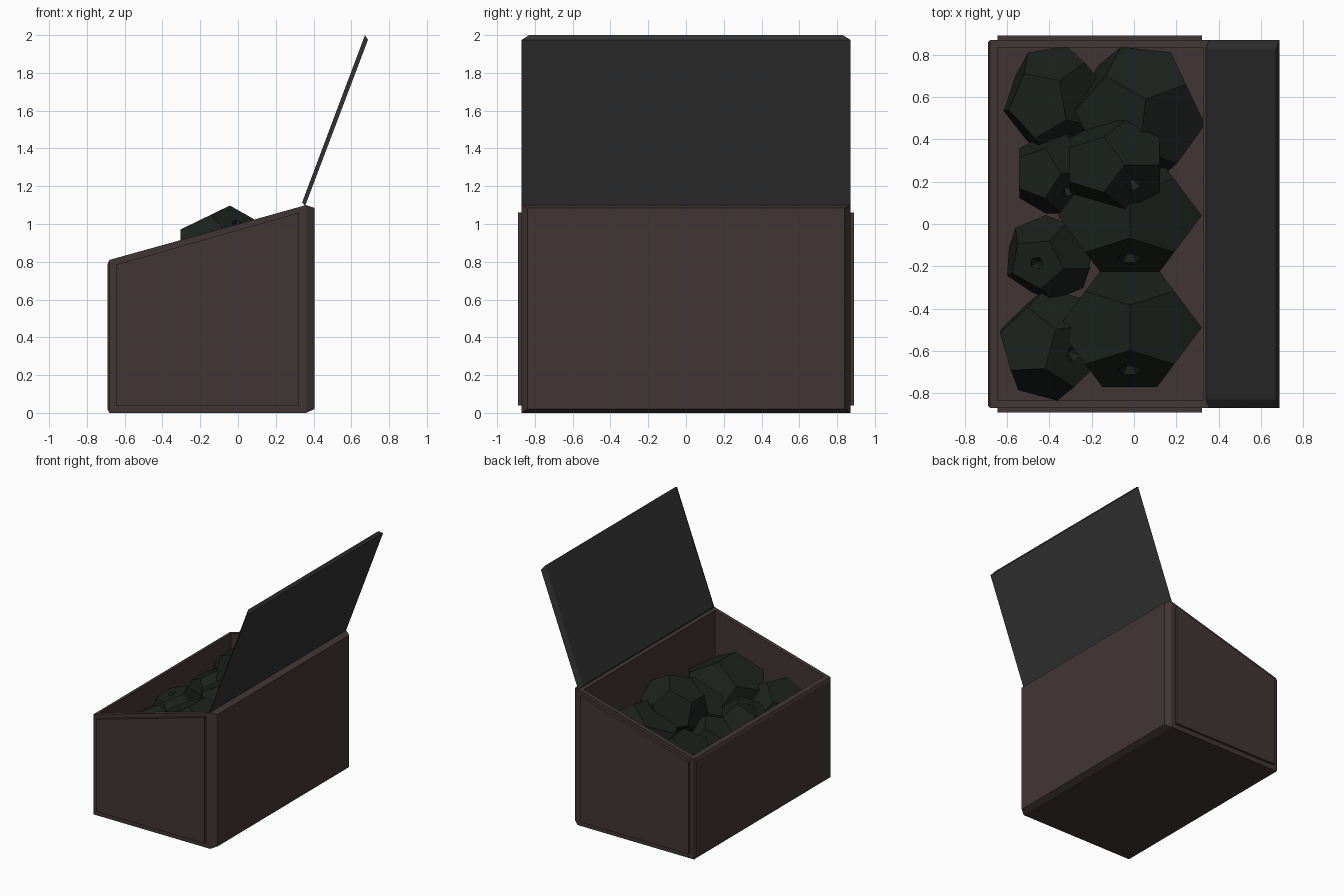
import bpy, bmesh, math
from mathutils import Vector, Euler

if "Cube" in bpy.data.objects:
    bpy.data.objects.remove(bpy.data.objects["Cube"])


def material(name, rgb):
    m = bpy.data.materials.new(name)
    m.diffuse_color = (*rgb, 1)
    m.use_nodes = True
    m.node_tree.nodes["Principled BSDF"].inputs["Base Color"].default_value = m.diffuse_color
    return m


WOOD = material("dark_wood", (0.055, 0.036, 0.036))
LID = material("lid_grey", (0.033, 0.033, 0.033))
COAL = material("coal", (0.012, 0.016, 0.013))


def hull(points):
    """Flat-faced convex solid around a few points."""
    bm = bmesh.new()
    for p in points:
        bm.verts.new(p)
    bmesh.ops.convex_hull(bm, input=bm.verts[:])
    bmesh.ops.dissolve_limit(bm, angle_limit=0.01, verts=bm.verts[:], edges=bm.edges[:])
    bmesh.ops.recalc_face_normals(bm, faces=bm.faces[:])
    return bm


def finish(name, bm, mat):
    me = bpy.data.meshes.new(name)
    bm.to_mesh(me)
    bm.free()
    me.materials.append(mat)
    ob = bpy.data.objects.new(name, me)
    bpy.context.collection.objects.link(ob)
    return ob


def prism(profile, y0, y1):
    return [(x, y, z) for x, z in profile for y in (y0, y1)]


def plate(x, half_y, z0, z1):
    return [(x, y, z) for y in (-half_y, half_y) for z in (z0, z1)]


# Open bin with slanted rim
bm = hull(prism([(-0.68, 0), (0.36, 0), (0.36, 1.1), (-0.68, 0.81)], -0.87, 0.87))
rim = max(bm.faces, key=lambda f: f.normal.z)
bmesh.ops.inset_region(bm, faces=[rim], thickness=0.035, use_even_offset=True)
ext = bmesh.ops.extrude_discrete_faces(bm, faces=[rim])
for v in ext["faces"][0].verts:
    v.co.z = 0.05
finish("bin_body", bm, WOOD)

# Chamfered back and front boards
finish("back_board", hull(plate(0.36, 0.87, 0, 1.1) + plate(0.405, 0.84, 0.02, 1.085)), WOOD)
finish("front_board", hull(plate(-0.68, 0.87, 0, 0.81) + plate(-0.69, 0.86, 0.02, 0.79)), WOOD)

# Raised side panels
for side, s in (("left", -1), ("right", 1)):
    prof = [(-0.645, 0.04), (0.322, 0.04), (0.322, 1.06), (-0.645, 0.785)]
    finish(side + "_panel", hull(prism(prof, s * 0.865, s * 0.89)), WOOD)

# Open lid, bevelled towards its inner face
finish("lid", hull(prism([(0.355, 1.095), (0.688, 1.975)], -0.87, 0.87)
                   + prism([(0.34, 1.115), (0.672, 2.0)], -0.83, 0.83)), LID)

# Coal lumps: squashed dodecahedra with a small chip
P = (1 + 5 ** 0.5) / 2
DODECA = [(a, b, c) for a in (-1, 1) for b in (-1, 1) for c in (-1, 1)]
for a in (-1, 1):
    for b in (-1, 1):
        DODECA += [(0, a / P, b * P), (a / P, b * P, 0), (a * P, 0, b / P)]


def lump(i, centre, size, rot):
    e = Euler([math.radians(r) for r in rot])
    pts = []
    for p in DODECA:
        q = Vector(p) / P
        q.rotate(e)
        pts.append(Vector(centre) + Vector(q[k] * size[k] for k in range(3)))
    bm = hull(pts)
    face = max(bm.faces, key=lambda f: f.normal.dot(Vector((0, -0.5, 0.85))))
    c = face.calc_center_median()
    n = face.normal.copy()
    ext = bmesh.ops.extrude_discrete_faces(bm, faces=[face])["faces"][0]
    for v in ext.verts:
        v.co = c + (v.co - c) * 0.25
    tip = bmesh.ops.poke(bm, faces=[ext])["verts"][0]
    tip.co -= n * 0.06
    finish("coal_lump_%d" % i, bm, COAL)


LUMPS = [
    ((-0.02, -0.49, 0.64), (0.34, 0.28, 0.30), (0, 0, 0)),
    ((-0.02, 0.04, 0.64), (0.34, 0.28, 0.30), (0, 0, 0)),
    ((0.02, 0.52, 0.64), (0.31, 0.31, 0.30), (8, 5, -6)),
    ((-0.09, 0.28, 0.85), (0.25, 0.21, 0.235), (31, 0, 90)),
    ((-0.40, -0.16, 0.60), (0.21, 0.19, 0.22), (0, 10, 25)),
    ((-0.39, -0.57, 0.58), (0.25, 0.25, 0.24), (5, 0, -15)),
    ((-0.38, 0.24, 0.62), (0.19, 0.19, 0.20), (31, 0, 90)),
    ((-0.37, 0.58, 0.58), (0.24, 0.25, 0.24), (0, 8, 10)),
]
for i, l in enumerate(LUMPS, 1):
    lump(i, *l)
